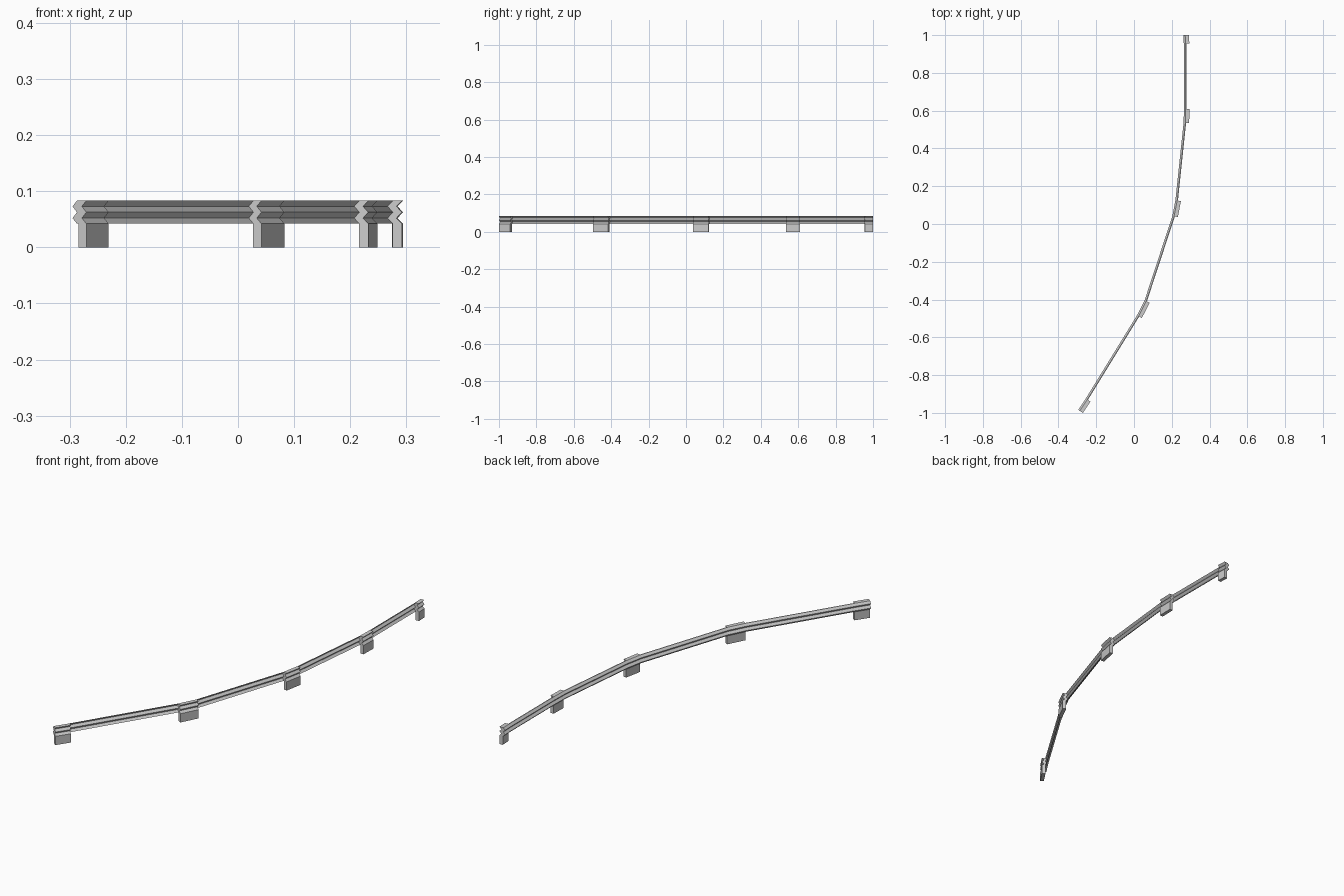
import bpy, bmesh
from math import radians, sin, cos
from mathutils import Vector

if "Cube" in bpy.data.objects:
    bpy.data.objects.remove(bpy.data.objects["Cube"])

RIDGE, WIDTH, RAIL_T = 0.0095, 0.02, 0.004
ZIGZAG = [(0, 0.042), (-RIDGE, 0.052), (0, 0.0625), (-RIDGE, 0.073), (0, 0.083)]


def shifted(dx):
    return [(x + dx, z) for x, z in ZIGZAG]


def sweep(name, profile, path):
    """Sweep a closed (right offset, height) profile along a ground path with mitred bends."""
    bm = bmesh.new()
    path = [Vector(p) for p in path]
    dirs = [(b - a).normalized() for a, b in zip(path, path[1:])]
    rings = []
    for i, p in enumerate(path):
        d0, d1 = dirs[max(i - 1, 0)], dirs[min(i, len(dirs) - 1)]
        t = (d0 + d1).normalized()
        n = Vector((t.y, -t.x)) / t.dot(d1)
        rings.append([bm.verts.new((p.x + n.x * o, p.y + n.y * o, z)) for o, z in profile])
    k = len(profile)
    for r0, r1 in zip(rings, rings[1:]):
        for j in range(k):
            bm.faces.new((r0[j], r0[(j + 1) % k], r1[(j + 1) % k], r1[j]))
    bm.faces.new(rings[0])
    bm.faces.new(rings[-1])
    bmesh.ops.recalc_face_normals(bm, faces=bm.faces)
    mesh = bpy.data.meshes.new(name)
    bm.to_mesh(mesh)
    bm.free()
    obj = bpy.data.objects.new(name, mesh)
    bpy.context.collection.objects.link(obj)


# Post stations: left rear corner x, y, heading in degrees, length
stations = [
    (-0.287, -0.989, 33.5, 0.072),
    (0.024, -0.488, 27, 0.090),
    (0.2125, 0.041, 11, 0.085),
    (0.272, 0.536, 1.5, 0.074),
    (0.273, 0.955, -2.5, 0.045),
]

# Support posts, with the rail's corrugation on their upper part
post_profile = ([(0.003, 0)] + shifted(0.003)
                + shifted(WIDTH)[::-1] + [(WIDTH, 0)])
rail_path = []
for i, (x, y, a, length) in enumerate(stations):
    a = radians(a)
    ends = [(x, y), (x + sin(a) * length, y + cos(a) * length)]
    sweep(f"support_post_{i + 1}", post_profile, ends)
    rail_path += ends

# Corrugated rail running along the outer side of every post
sweep("corrugated_rail", shifted(0) + shifted(RAIL_T)[::-1], rail_path)
